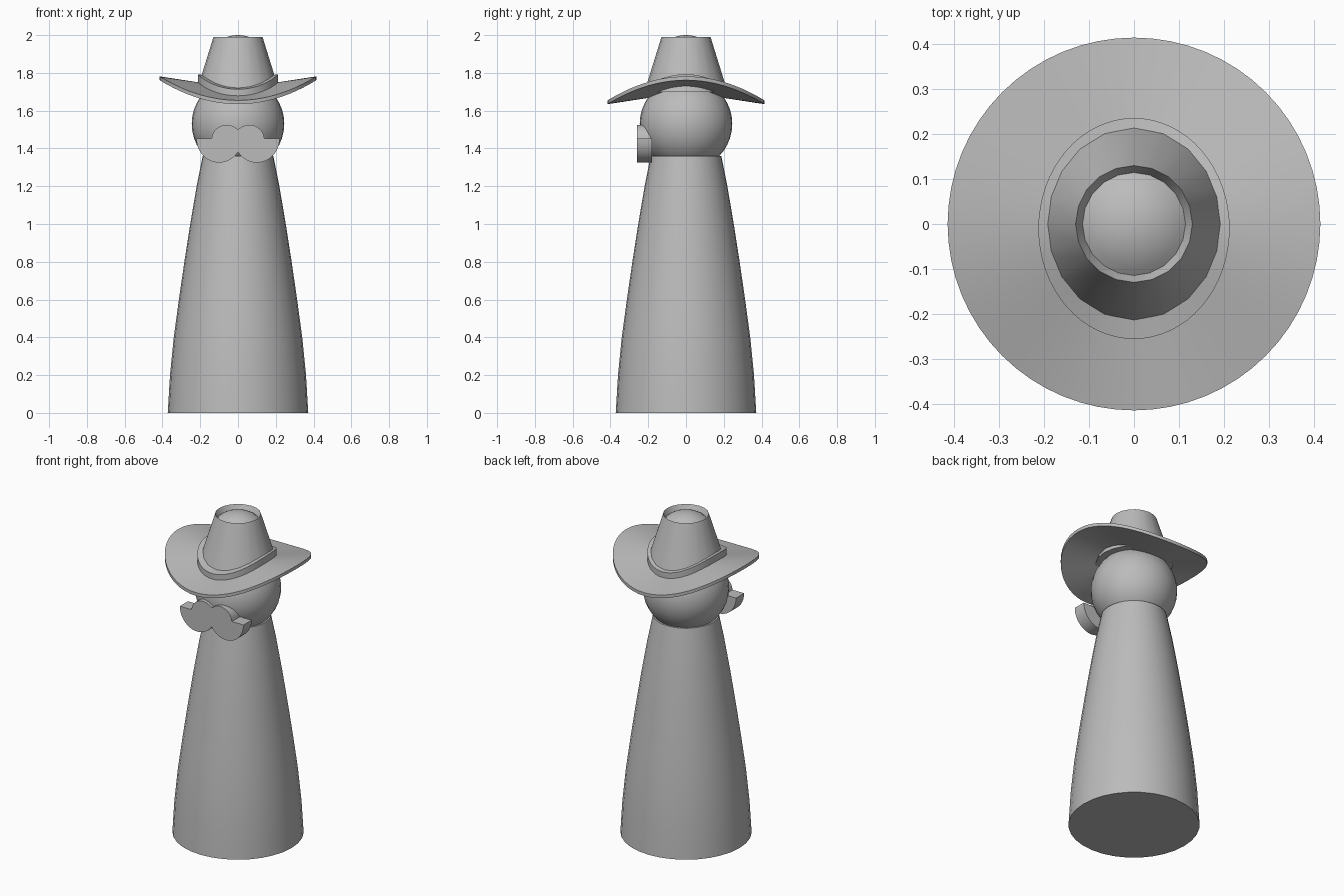
import bpy, bmesh, math

if "Cube" in bpy.data.objects:
    bpy.data.objects.remove(bpy.data.objects["Cube"])

GREY = (0.5, 0.5, 0.5, 1)
mat = bpy.data.materials.new("plain grey")
mat.use_nodes = True
mat.diffuse_color = GREY
mat.node_tree.nodes["Principled BSDF"].inputs["Base Color"].default_value = GREY


def finish(name, bm, angle=30):
    bmesh.ops.recalc_face_normals(bm, faces=bm.faces)
    mesh = bpy.data.meshes.new(name)
    bm.to_mesh(mesh)
    bm.free()
    mesh.materials.append(mat)
    obj = bpy.data.objects.new(name, mesh)
    bpy.context.collection.objects.link(obj)
    bpy.ops.object.select_all(action="DESELECT")
    obj.select_set(True)
    bpy.context.view_layer.objects.active = obj
    bpy.ops.object.shade_smooth_by_angle(angle=math.radians(angle))
    return obj


def lathe(name, profile, sides, scale_y=1, shift_y=0, curl=0):
    """Revolve (radius, z) points that start and end on the axis.
    curl lifts the surface along x and drops it along y."""
    bm = bmesh.new()
    rings = []
    for r, z in profile:
        ring = []
        for i in range(sides if r else 1):
            a = math.tau * i / sides
            x, y = r * math.cos(a), r * scale_y * math.sin(a) + shift_y
            d = math.hypot(x, y)
            lift = curl * (x * x - y * y) / d if d else 0
            ring.append(bm.verts.new((x, y, z + lift)))
        rings.append(ring)
    for low, high in zip(rings, rings[1:]):
        for i in range(sides):
            j = (i + 1) % sides
            corners = [low[i % len(low)], low[j % len(low)],
                       high[j % len(high)], high[i % len(high)]]
            bm.faces.new(list(dict.fromkeys(corners)))
    return finish(name, bm)


def plate(name, radius, z, thickness, **shape):
    steps = [radius * k / 6 for k in range(7)]
    lower = [(r, z - thickness) for r in steps]
    upper = [(r, z) for r in reversed(steps)]
    return lathe(name, lower + upper, 64, **shape)


# Robe-like body and round head
lathe("body", [(0, 0), (0.372, 0), (0.36, 0.2), (0.34, 0.4), (0.313, 0.6),
               (0.284, 0.8), (0.253, 1.0), (0.219, 1.2), (0.187, 1.36),
               (0, 1.36)], 32)
bm = bmesh.new()
bmesh.ops.create_uvsphere(bm, u_segments=32, v_segments=20, radius=0.245)
bmesh.ops.translate(bm, verts=bm.verts, vec=(0, 0, 1.53))
finish("head", bm)

# Hat: curled brim, band and a hollow crown with a domed top
plate("hat_brim", 0.415, 1.718, 0.02, curl=0.153)
plate("hat_band", 0.213, 1.757, 0.045, scale_y=1.155, shift_y=-0.01, curl=0.17)
dome = [(0.18 * math.sin(t), 1.82 + 0.18 * math.cos(t))
        for t in (0.69 * k / 6 for k in range(6, 0, -1))]
lathe("hat_crown", [(0, 1.70), (0.22, 1.70), (0.13, 1.99)] + dome + [(0, 2.0)], 20)

# Moustache: half outline of two arcs, mirrored and extruded
half = []
for k in range(17):
    a = math.radians(-146 + 146 * k / 16)
    half.append((0.1 + 0.12 * math.cos(a), 1.452 + 0.127 * math.sin(a)))
for k in range(13):
    a = math.radians(5 + 133 * k / 12)
    half.append((0.06 + 0.08 * math.cos(a), 1.445 + 0.08 * math.sin(a)))
half[0], half[-1] = (0, half[0][1]), (0, half[-1][1])
outline = half + [(-x, z) for x, z in reversed(half[1:-1])]
bm = bmesh.new()
face = bm.faces.new([bm.verts.new((x, -0.26, z)) for x, z in outline])
sides = bmesh.ops.extrude_face_region(bm, geom=[face], use_keep_orig=True)["geom"]
bmesh.ops.translate(bm, vec=(0, 0.08, 0),
                    verts=[v for v in sides if isinstance(v, bmesh.types.BMVert)])
finish("moustache", bm)
